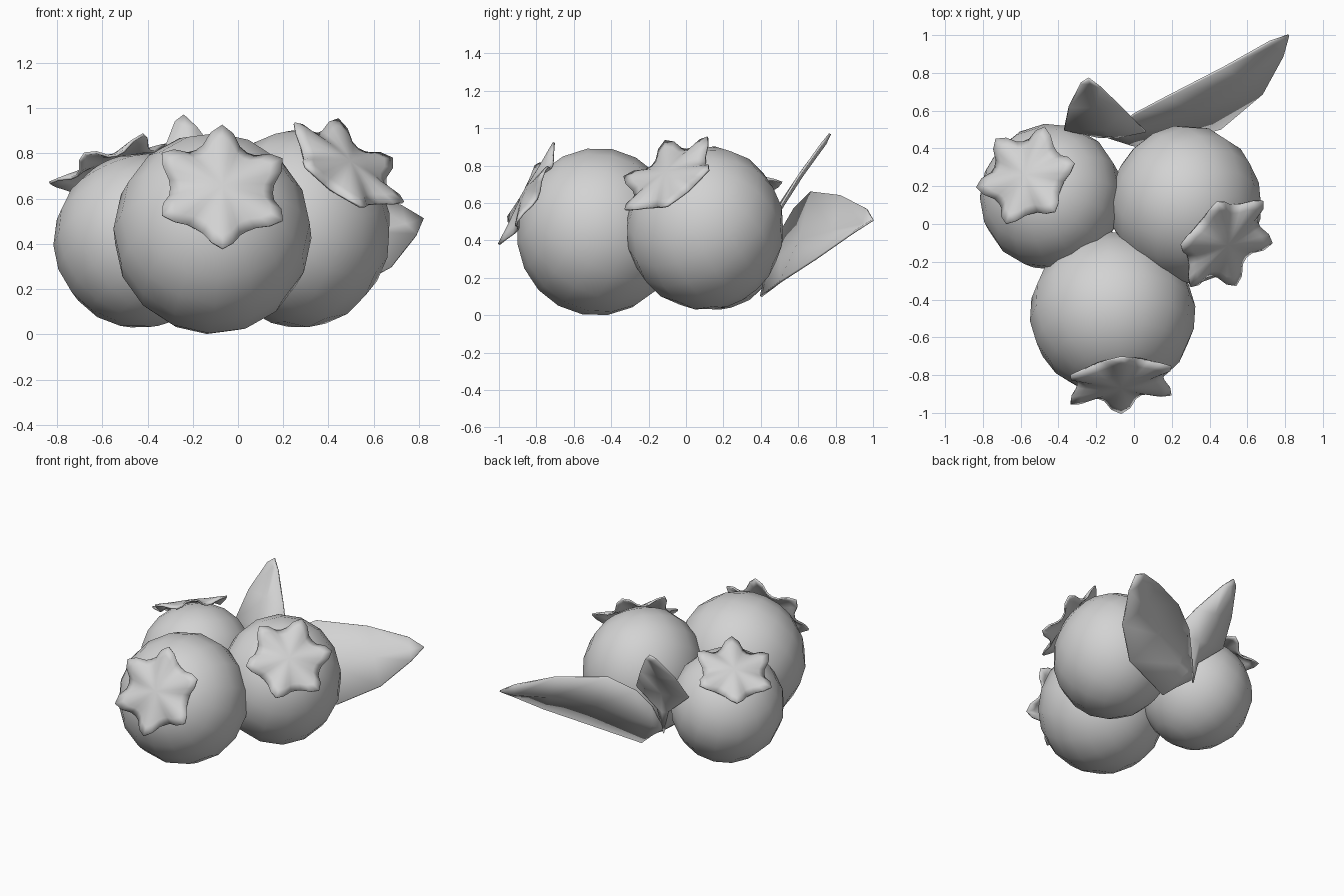
import bpy, bmesh, math
from mathutils import Vector, Matrix

if "Cube" in bpy.data.objects:
    bpy.data.objects.remove(bpy.data.objects["Cube"])

grey = bpy.data.materials.new("plain_grey")
grey.diffuse_color = (0.65, 0.65, 0.65, 1)
grey.use_nodes = True
grey.node_tree.nodes["Principled BSDF"].inputs["Base Color"].default_value = grey.diffuse_color


def finish(name, bm, thickness=0, angle=60):
    bmesh.ops.recalc_face_normals(bm, faces=bm.faces[:])
    mesh = bpy.data.meshes.new(name)
    bm.to_mesh(mesh)
    bm.free()
    mesh.materials.append(grey)
    ob = bpy.data.objects.new(name, mesh)
    bpy.context.collection.objects.link(ob)
    if thickness:
        mod = ob.modifiers.new("thickness", "SOLIDIFY")
        mod.thickness = thickness
        mod.offset = 0
    bpy.ops.object.select_all(action='DESELECT')
    ob.select_set(True)
    bpy.context.view_layer.objects.active = ob
    bpy.ops.object.shade_smooth_by_angle(angle=math.radians(angle))
    return ob


def frame(axis, tip):
    # Basis with local z along the crown axis and local x towards one tip
    z = Vector(axis).normalized()
    x = Vector(tip)
    x = (x - z * x.dot(z)).normalized()
    return Matrix((x, z.cross(x), z)).transposed().to_4x4()


def berry(name, centre, radii, axis, tip, flat):
    # Ball slightly flattened on its crown side
    bm = bmesh.new()
    bmesh.ops.create_uvsphere(bm, u_segments=16, v_segments=10, radius=1)
    for v in bm.verts:
        if v.co.z > 0:
            v.co.z *= flat
    bm.transform(Matrix.Translation(centre) @ Matrix.Diagonal((*radii, 1)) @ frame(axis, tip))
    finish(name, bm)


def crown(name, centre, radius, axis, tip, tip_radius):
    # Six-pointed star that hugs the berry and flares out at its tips
    bm = bmesh.new()
    steps, rings = 36, 5
    middle = bm.verts.new((0, 0, radius + 0.012))
    previous = None
    for k in range(1, rings + 1):
        s = k / rings
        ring = []
        for i in range(steps):
            a = 2 * math.pi * i / steps
            t = (0.5 + 0.5 * math.cos(6 * a)) ** 1.6
            rho = s * tip_radius * (0.73 + 0.27 * t)
            h = math.sqrt(radius ** 2 - rho ** 2) + 0.014 + s ** 2.5 * (0.012 + 0.108 * t)
            ring.append(bm.verts.new((rho * math.cos(a), rho * math.sin(a), h)))
        for i in range(steps):
            j = (i + 1) % steps
            if previous:
                bm.faces.new((previous[i], ring[i], ring[j], previous[j]))
            else:
                bm.faces.new((middle, ring[i], ring[j]))
        previous = ring
    bm.transform(Matrix.Translation(centre) @ frame(axis, tip))
    finish(name, bm, 0.012)


def leaf(name, base, edge_a, edge_b, tip, sag):
    # Two matching edges with a sagging midrib between them
    bm = bmesh.new()
    start, end = bm.verts.new(base), bm.verts.new(tip)
    rows = []
    for a, b in zip(edge_a, edge_b):
        a, b = Vector(a), Vector(b)
        mid = (a + b) / 2 + Vector(sag)
        rows.append([bm.verts.new(p) for p in (a, mid, b)])
    for r, q in zip(rows, rows[1:]):
        for i in range(2):
            bm.faces.new((r[i], r[i + 1], q[i + 1], q[i]))
    for i in range(2):
        bm.faces.new((start, rows[0][i + 1], rows[0][i]))
        bm.faces.new((end, rows[-1][i], rows[-1][i + 1]))
    finish(name, bm, 0.012)


# Berries: name, centre, radii, flattening, crown radius, crown axis, tip direction, tip length
cluster = [
    ("front", (-0.113, -0.475, 0.447), (0.44, 0.437, 0.45), 0.985, 0.43,
     (0.1, -0.87, 0.47), (0, 0.28, 0.55), 0.31),
    ("right", (0.277, 0.10, 0.47), (0.403, 0.425, 0.443), 0.965, 0.408,
     (0.51, -0.49, 0.69), (-0.06, 0.24, 0.19), 0.298),
    ("left", (-0.44, 0.145, 0.425), (0.38, 0.39, 0.398), 0.93, 0.368,
     (-0.36, 0.30, 0.88), (0.09, 0.24, -0.03), 0.28),
]
for side, centre, radii, flat, r, axis, tip, length in cluster:
    berry(side + "_berry", centre, radii, axis, tip, flat)
    crown(side + "_crown", centre, r, axis, tip, length)

# Large leaf sweeping out behind the right berry
leaf("large_leaf", (-0.14, 0.46, 0.28),
     [(-0.08, 0.51, 0.45), (0.0, 0.58, 0.57), (0.17, 0.67, 0.66),
      (0.48, 0.83, 0.64), (0.72, 0.965, 0.57)],
     [(-0.02, 0.42, 0.19), (0.08, 0.40, 0.10), (0.46, 0.505, 0.18),
      (0.68, 0.69, 0.30), (0.79, 0.89, 0.44)],
     (0.82, 1.0, 0.51), (-0.015, 0.02, -0.02))

# Small upright leaf with a narrow stalk
leaf("small_leaf", (-0.14, 0.46, 0.25),
     [(-0.18, 0.46, 0.42), (-0.37, 0.50, 0.59), (-0.345, 0.62, 0.77), (-0.28, 0.745, 0.94)],
     [(-0.09, 0.46, 0.42), (0.06, 0.49, 0.56), (-0.05, 0.60, 0.74), (-0.18, 0.725, 0.915)],
     (-0.24, 0.77, 0.97), (0, 0.01, -0.01))
